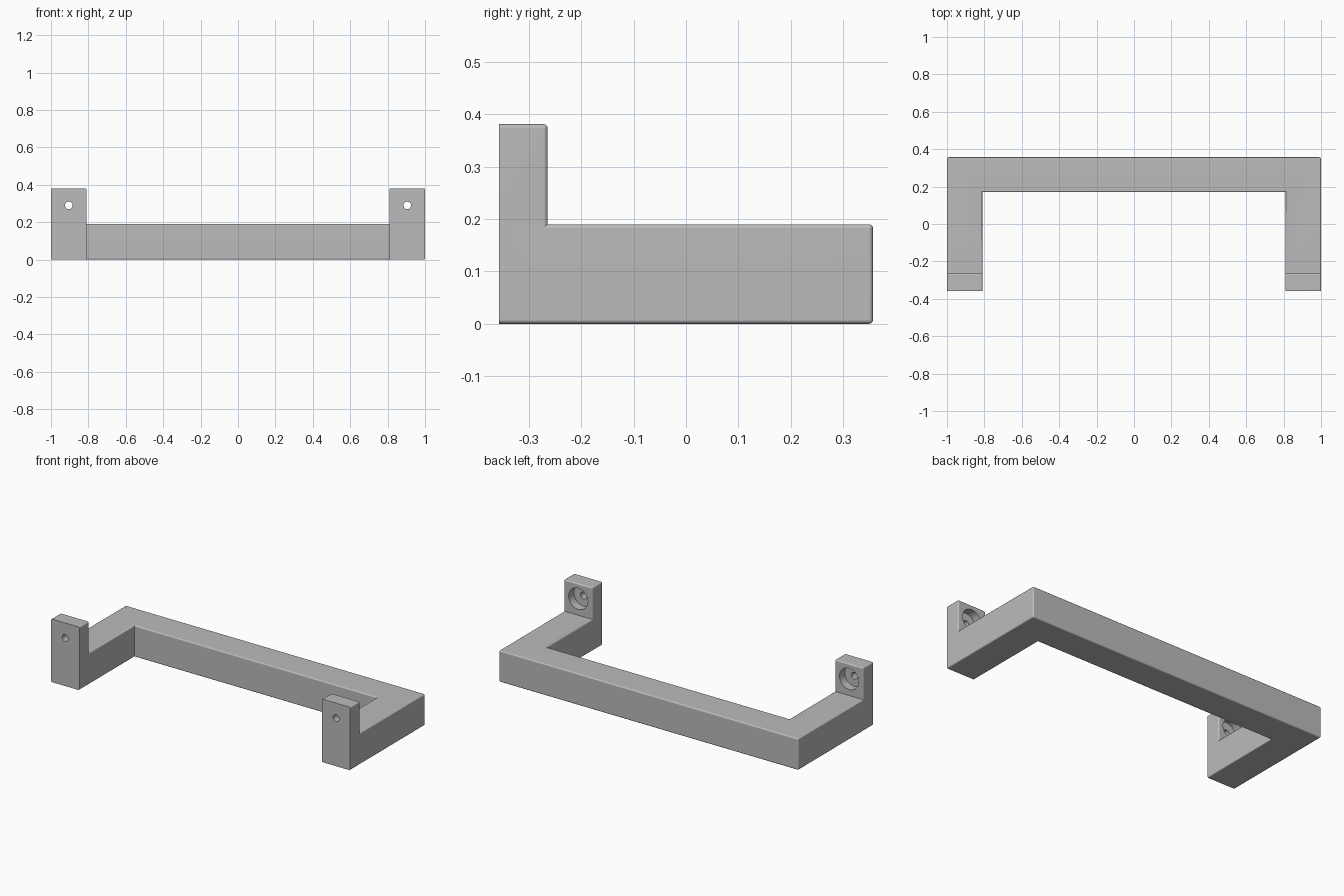
import bpy
import bmesh
import math

cube = bpy.data.objects.get("Cube")
if cube:
    bpy.data.objects.remove(cube, do_unlink=True)

# Overall dimensions
HALF_X, HALF_Y = 1.0, 0.357
ARM = 0.19            # width of the bar and arms, and height of the bar
TAB_Y = -0.264        # back face of the mounting tabs
TAB_TOP = 0.381
ROUND = 0.008
HOLE_X, HOLE_Z = 0.905, 0.29

grey = bpy.data.materials.new("satin_grey")
grey.use_nodes = True
grey.diffuse_color = (0.5, 0.5, 0.5, 1)
grey.node_tree.nodes["Principled BSDF"].inputs["Base Color"].default_value = (0.5, 0.5, 0.5, 1)

# U-shaped footprint: two arms and a mitred cross bar
bm = bmesh.new()
inner = HALF_X - ARM
bar_y = HALF_Y - ARM + 0.003


def row(x, points):
    return [bm.verts.new((x, y, 0)) for y in points]


ys_outer = (-HALF_Y, TAB_Y, HALF_Y)
ys_inner = (-HALF_Y, TAB_Y, bar_y)
left_out, left_in = row(HALF_X, ys_outer), row(inner, ys_inner)
right_out, right_in = row(-HALF_X, ys_outer), row(-inner, ys_inner)
for out, inn in ((left_out, left_in), (right_out, right_in)):
    for i in range(2):
        bm.faces.new((out[i], out[i + 1], inn[i + 1], inn[i]))
bm.faces.new((left_out[2], right_out[2], right_in[2], left_in[2]))
bmesh.ops.recalc_face_normals(bm, faces=bm.faces)


# Raise the footprint, then raise the tabs further
def raise_faces(faces, height):
    result = bmesh.ops.extrude_face_region(bm, geom=faces)["geom"]
    verts = [g for g in result if isinstance(g, bmesh.types.BMVert)]
    bmesh.ops.translate(bm, verts=verts, vec=(0, 0, height))
    return [g for g in result if isinstance(g, bmesh.types.BMFace)]


base = list(bm.faces)
top = raise_faces(base, ARM)
tab_tops = [f for f in top if f.calc_center_median().y < TAB_Y]
raise_faces(tab_tops, TAB_TOP - ARM)
bmesh.ops.recalc_face_normals(bm, faces=bm.faces)
bmesh.ops.dissolve_limit(bm, angle_limit=0.01, verts=bm.verts, edges=bm.edges)
bmesh.ops.recalc_face_normals(bm, faces=bm.faces)

# Round the convex edges; the mounting faces keep crisp outlines
edges = [e for e in bm.edges
         if e.is_convex and e.calc_face_angle(0) > 1
         and not all(v.co.y < -HALF_Y + 0.001 for v in e.verts)]
bmesh.ops.bevel(bm, geom=edges, offset=ROUND, offset_type='OFFSET',
                segments=4, profile=0.5, affect='EDGES', clamp_overlap=True)

mesh = bpy.data.meshes.new("handle")
bm.to_mesh(mesh)
bm.free()
mesh.materials.append(grey)
handle = bpy.data.objects.new("handle", mesh)
bpy.context.collection.objects.link(handle)


# Screw holes through the tabs with wide counterbores from behind
def drill(x, radius, y0, y1):
    bpy.ops.mesh.primitive_cylinder_add(
        vertices=48, radius=radius, depth=y1 - y0,
        location=(x, (y0 + y1) / 2, HOLE_Z), rotation=(math.pi / 2, 0, 0))
    cutter = bpy.context.object
    cutter.name = "hole_cutter"
    cutter.hide_render = True
    cutter.data.materials.append(grey)
    mod = handle.modifiers.new("hole", 'BOOLEAN')
    mod.operation = 'DIFFERENCE'
    mod.solver = 'EXACT'
    mod.object = cutter
    bpy.context.view_layer.objects.active = handle
    bpy.ops.object.modifier_apply(modifier=mod.name)
    bpy.data.objects.remove(cutter, do_unlink=True)


for side in (-1, 1):
    drill(side * HOLE_X, 0.064, TAB_Y - 0.05, TAB_Y + 0.05)
    drill(side * HOLE_X, 0.02, -HALF_Y - 0.05, TAB_Y + 0.05)

# Smooth shading on the rounded edges, flat on the broad faces
bpy.ops.object.select_all(action='DESELECT')
handle.select_set(True)
bpy.context.view_layer.objects.active = handle
bpy.ops.object.shade_smooth_by_angle(angle=math.radians(35))
weighted = handle.modifiers.new("weighted_normals", 'WEIGHTED_NORMAL')
weighted.keep_sharp = True
